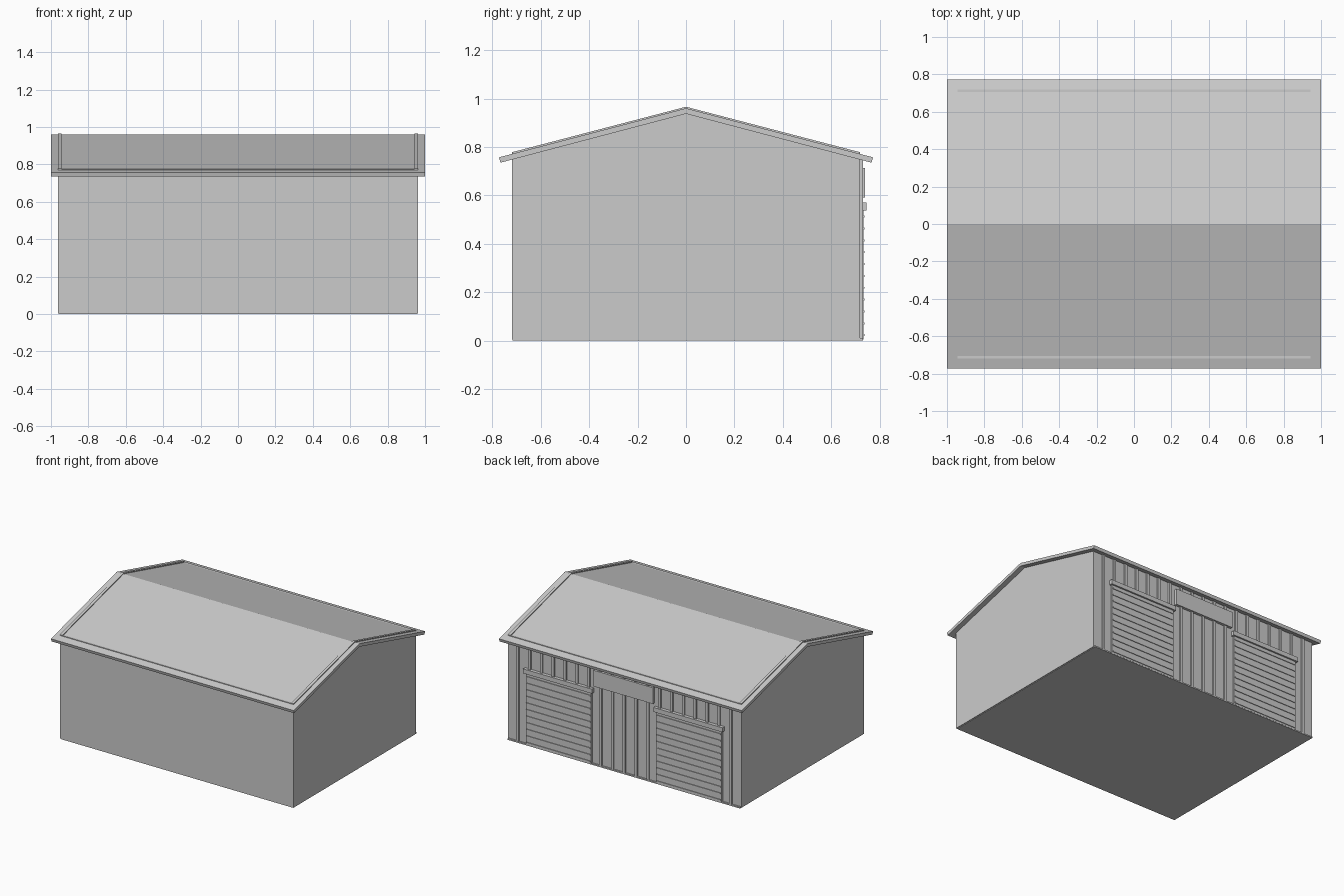
import bpy
import bmesh

default = bpy.data.objects.get("Cube")
if default:
    bpy.data.objects.remove(default, do_unlink=True)

# One plain grey for the whole building
grey = bpy.data.materials.new("matte_grey")
grey.use_nodes = True
colour = (0.6, 0.6, 0.6, 1)
grey.diffuse_color = colour
grey.node_tree.nodes["Principled BSDF"].inputs["Base Color"].default_value = colour


def finish(name, bm):
    bmesh.ops.recalc_face_normals(bm, faces=bm.faces)
    mesh = bpy.data.meshes.new(name)
    bm.to_mesh(mesh)
    bm.free()
    mesh.materials.append(grey)
    ob = bpy.data.objects.new(name, mesh)
    bpy.context.collection.objects.link(ob)
    return ob


def add_box(bm, x0, x1, y0, y1, z0, z1):
    verts = bmesh.ops.create_cube(bm, size=1)["verts"]
    for v in verts:
        v.co.x = x1 if v.co.x > 0 else x0
        v.co.y = y1 if v.co.y > 0 else y0
        v.co.z = z1 if v.co.z > 0 else z0


def box(name, *bounds):
    bm = bmesh.new()
    add_box(bm, *bounds)
    return finish(name, bm)


def prism(name, profile, x0, x1):
    """Extrude a (y, z) outline along x."""
    bm = bmesh.new()
    face = bm.faces.new([bm.verts.new((x0, y, z)) for y, z in profile])
    ext = bmesh.ops.extrude_face_region(bm, geom=[face])["geom"]
    moved = [g for g in ext if isinstance(g, bmesh.types.BMVert)]
    bmesh.ops.translate(bm, verts=moved, vec=(x1 - x0, 0, 0))
    return finish(name, bm)


WX, WY, WALL_TOP, T = 0.963, 0.72, 0.775, 0.02

# Floor slab and four wall panels
box("floor_slab", -0.957, 0.957, -WY + 0.002, 0.732, 0, 0.01)
box("front_wall", -WX, WX, -WY, -WY + T, 0.004, WALL_TOP)
box("back_wall", -WX, WX, WY - T, WY, 0.004, WALL_TOP)
for side, s in (("left", 1), ("right", -1)):
    inner, outer = sorted((s * (WX - T), s * WX))
    box(side + "_wall", inner, outer, -WY + T, WY - T, 0.004, WALL_TOP)
    # Gable in two halves, standing just proud of the roof
    for part, d in (("front", -1), ("back", 1)):
        prism(f"{side}_gable_{part}", [(0, WALL_TOP), (d * WY, WALL_TOP),
              (d * WY, 0.778), (0, 0.966)], inner, outer)

# Pitched roof sheet with square-cut eaves
prism("roof", [(-0.773, 0.757), (0, 0.96), (0.773, 0.757),
               (0.767, 0.735), (0, 0.937), (-0.767, 0.735)], -1, 1)

# Vertical cladding ribs along the back wall
bm = bmesh.new()
for i in range(-9, 10):
    x = i * 0.0975
    add_box(bm, x - 0.01, x + 0.01, WY - 0.005, 0.731, 0.005, 0.755)
finish("cladding_ribs", bm)

# Two roller shutters, each with slats and a housing
for side, s in (("left", 1), ("right", -1)):
    a, b = sorted((s * 0.268, s * 0.807))
    box(side + "_shutter", a, b, WY - 0.005, 0.733, 0.005, 0.545)
    bm = bmesh.new()
    for i in range(11):
        z = 0.022 + i * 0.049
        add_box(bm, a + 0.006, b - 0.006, 0.73, 0.738, z - 0.004, z + 0.004)
    finish(side + "_shutter_slats", bm)
    box(side + "_shutter_housing", a - 0.014, b + 0.014, WY - 0.005, 0.745, 0.537, 0.57)

# Blank board between the shutters
box("centre_board", -0.246, 0.246, WY - 0.005, 0.74, 0.592, 0.712)
